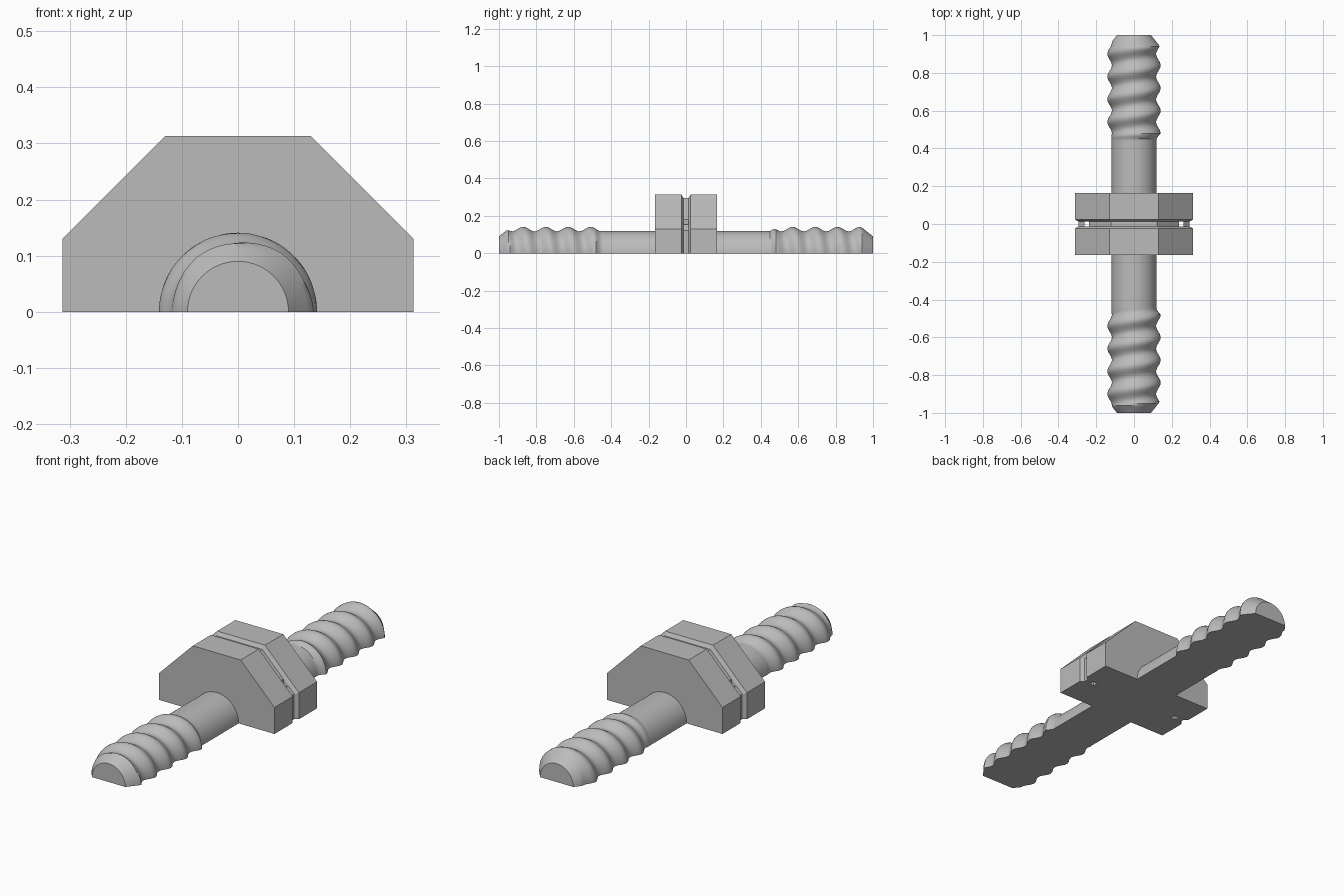
import bpy
import bmesh
import math

cube = bpy.data.objects.get("Cube")
if cube:
    bpy.data.objects.remove(cube, do_unlink=True)

grey = bpy.data.materials.new("grey")
grey.use_nodes = True
colour = (0.5, 0.5, 0.5, 1)
grey.diffuse_color = colour
grey.node_tree.nodes["Principled BSDF"].inputs["Base Color"].default_value = colour


def loft(name, rings):
    """Closed solid through matching cross-sections."""
    bm = bmesh.new()
    loops = [[bm.verts.new(p) for p in ring] for ring in rings]
    count = len(loops[0])
    for a, b in zip(loops, loops[1:]):
        for i in range(count):
            j = (i + 1) % count
            bm.faces.new((a[i], a[j], b[j], b[i]))
    bm.faces.new(loops[0])
    bm.faces.new(loops[-1])
    bmesh.ops.recalc_face_normals(bm, faces=bm.faces)
    mesh = bpy.data.meshes.new(name)
    bm.to_mesh(mesh)
    bm.free()
    mesh.materials.append(grey)
    obj = bpy.data.objects.new(name, mesh)
    bpy.context.collection.objects.link(obj)
    return obj


def activate(obj):
    bpy.ops.object.select_all(action="DESELECT")
    obj.select_set(True)
    bpy.context.view_layer.objects.active = obj


# Half rod: plain shank in the middle, rounded helical thread at both ends
SHANK, PITCH, SEGMENTS = 0.119, 0.12, 40


def rod_radius(y, angle):
    blend = min(max((abs(y) - 0.45) / 0.03, 0), 1)
    crest = 0.09 + PITCH * (math.pi / 2 - angle) / math.tau
    thread = 0.129 + 0.012 * math.cos(math.tau * (y - crest) / PITCH)
    radius = SHANK + (thread - SHANK) * blend
    return min(radius, 0.09 + 0.8 * (1 - abs(y)))


def rod_ring(y):
    ring = []
    for i in range(SEGMENTS + 1):
        angle = math.pi * i / SEGMENTS
        r = rod_radius(y, angle)
        ring.append((r * math.cos(angle), y, r * math.sin(angle)))
    return ring


threaded = [0.44 + 0.01 * i for i in range(57)]
stations = [-y for y in reversed(threaded)] + threaded
rod = loft("threaded_half_rod", [rod_ring(y) for y in stations])
activate(rod)
bpy.ops.object.shade_smooth_by_angle(angle=math.radians(35))


# Half octagonal collar with a shallow groove round its middle
def collar_ring(y, a):
    b = a * math.tan(math.pi / 8)
    return [(x, y, z) for x, z in
            ((a, 0), (a, b), (b, a), (-b, a), (-a, b), (-a, 0))]


profile = [(0.165, 0.313), (0.024, 0.313), (0.013, 0.295)]
sections = [(-y, a) for y, a in profile] + profile[::-1]
collar = loft("octagonal_half_collar", [collar_ring(y, a) for y, a in sections])

# Small tie holes running up through the collar into the groove
for side in (-1, 1):
    bpy.ops.mesh.primitive_cube_add(size=1, location=(side * 0.25, 0, 0.1))
    cutter = bpy.context.object
    cutter.name = "tie_hole_cutter"
    cutter.scale = (0.026, 0.026, 0.5)
    cutter.hide_render = True
    cut = collar.modifiers.new("tie_hole", "BOOLEAN")
    cut.operation = "DIFFERENCE"
    cut.solver = "EXACT"
    cut.object = cutter
    activate(collar)
    bpy.ops.object.modifier_apply(modifier=cut.name)
    bpy.data.objects.remove(cutter, do_unlink=True)
